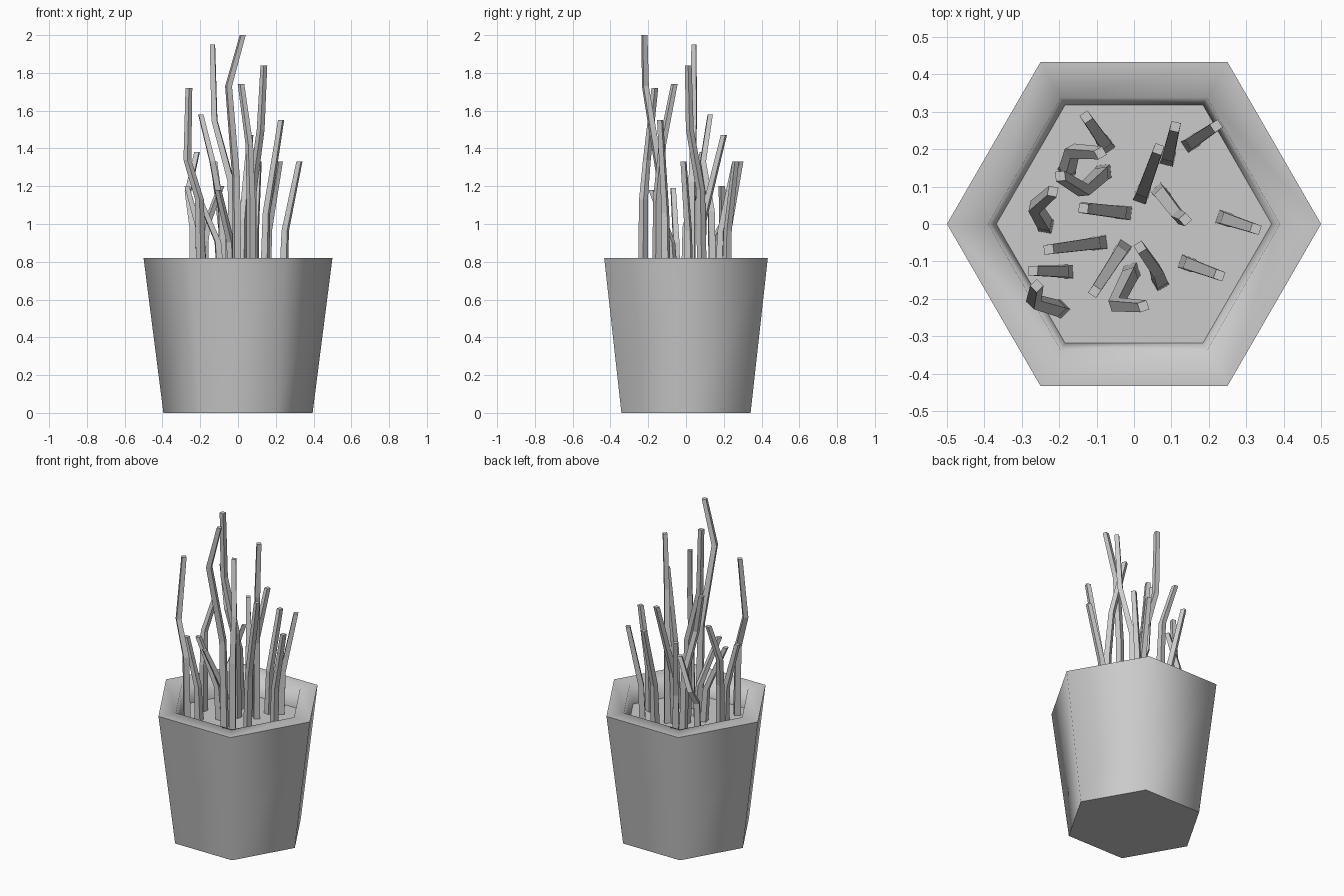
import bpy, bmesh
from math import pi, cos, sin, atan2
from mathutils import Vector

if "Cube" in bpy.data.objects:
    bpy.data.objects.remove(bpy.data.objects["Cube"])


def make_object(name, bm):
    bmesh.ops.recalc_face_normals(bm, faces=bm.faces[:])
    mesh = bpy.data.meshes.new(name)
    bm.to_mesh(mesh)
    bm.free()
    ob = bpy.data.objects.new(name, mesh)
    bpy.context.collection.objects.link(ob)
    return ob


def ring(bm, n, radius, x, y, z, turn=0.0):
    return [bm.verts.new((x + radius * cos(turn + 2 * pi * i / n),
                          y + radius * sin(turn + 2 * pi * i / n), z)) for i in range(n)]


def bridge(bm, a, b, smooth=False):
    for i in range(len(a)):
        j = (i + 1) % len(a)
        bm.faces.new((a[i], a[j], b[j], b[i])).smooth = smooth


# Hexagonal pot: floor, tapered wall, flat rim, inner wall down to the soil
SOIL_Z = 0.70
bm = bmesh.new()
rings = [ring(bm, 6, r, 0, 0, z)
         for r, z in ((0.395, 0), (0.5, 0.82), (0.39, 0.82), (0.368, SOIL_Z))]
for a, b in zip(rings, rings[1:]):
    bridge(bm, a, b, True)
bm.faces.new(rings[0])
bm.faces.new(rings[-1])
for r in (rings[0], rings[1], rings[3]):
    for i in range(6):
        bm.edges.get((r[i], r[(i + 1) % 6])).smooth = False
make_object("pot", bm)


def stem(name, base, tip, kink=None):
    """Square stalk: nearly upright lower part, then leaning (via a kink) to its tip."""
    base, tip = Vector((*base, SOIL_Z - 0.02)), Vector(tip)
    aim = Vector(kink) if kink else tip
    joint = base.lerp(aim, 0.12)
    joint.z = SOIL_Z + 0.42 * (tip.z - SOIL_Z)
    path = [base, joint, aim] + ([tip] if kink else [])
    turn = atan2(tip.y - base.y, tip.x - base.x) + pi / 4
    bm = bmesh.new()
    last = len(path) - 1
    rs = [ring(bm, 4, 0.026 - 0.008 * i / last, *p, turn) for i, p in enumerate(path)]
    for a, b in zip(rs, rs[1:]):
        bridge(bm, a, b)
    bm.faces.new(rs[0])
    bm.faces.new(rs[-1])
    make_object(name, bm)


# Straight leaning stems: base, tip
stem("stem_back_left", (-.075, .21), (-.128, .286, 1.33))
stem("stem_back_right", (.15, .215), (.22, .262, 1.33))
stem("stem_back", (.09, .175), (.11, .26, 1.33))
stem("stem_back_centre", (.02, .075), (.065, .2, 1.47))
stem("stem_right", (.24, .015), (.325, -.013, 1.33))
stem("stem_left_inner", (-.09, -.05), (-.228, -.068, 1.19))
stem("stem_left_outer", (-.18, -.127), (-.27, -.125, 1.2))
stem("stem_front_centre", (-.03, -.065), (-.105, -.18, 1.18))
stem("stem_front_right", (.14, -.105), (.228, -.137, 1.55))

# Kinked stems: base, tip, kink
stem("stem_curl_outer", (-.18, .14), (-.09, .19, 1.2), (-.165, .195, 1.0))
stem("stem_curl_inner", (-.08, .14), (-.197, .128, 1.58), (-.135, .09, 1.33))
stem("stem_tall_right", (.07, .085), (.137, .012, 1.84), (.12, .02, 1.5))
stem("stem_bent_left", (-.235, -.005), (-.217, .087, 1.38), (-.265, .045, 1.17))
stem("stem_tall_left", (-.025, .03), (-.135, .042, 1.95), (-.125, .042, 1.55))
stem("stem_front_left", (-.195, -.228), (-.26, -.165, 1.72), (-.268, -.207, 1.34))
stem("stem_tallest", (-.005, -.125), (.025, -.22, 2.0), (-.05, -.215, 1.73))
stem("stem_front", (.07, -.155), (.016, -.062, 1.74), (.06, -.125, 1.42))
